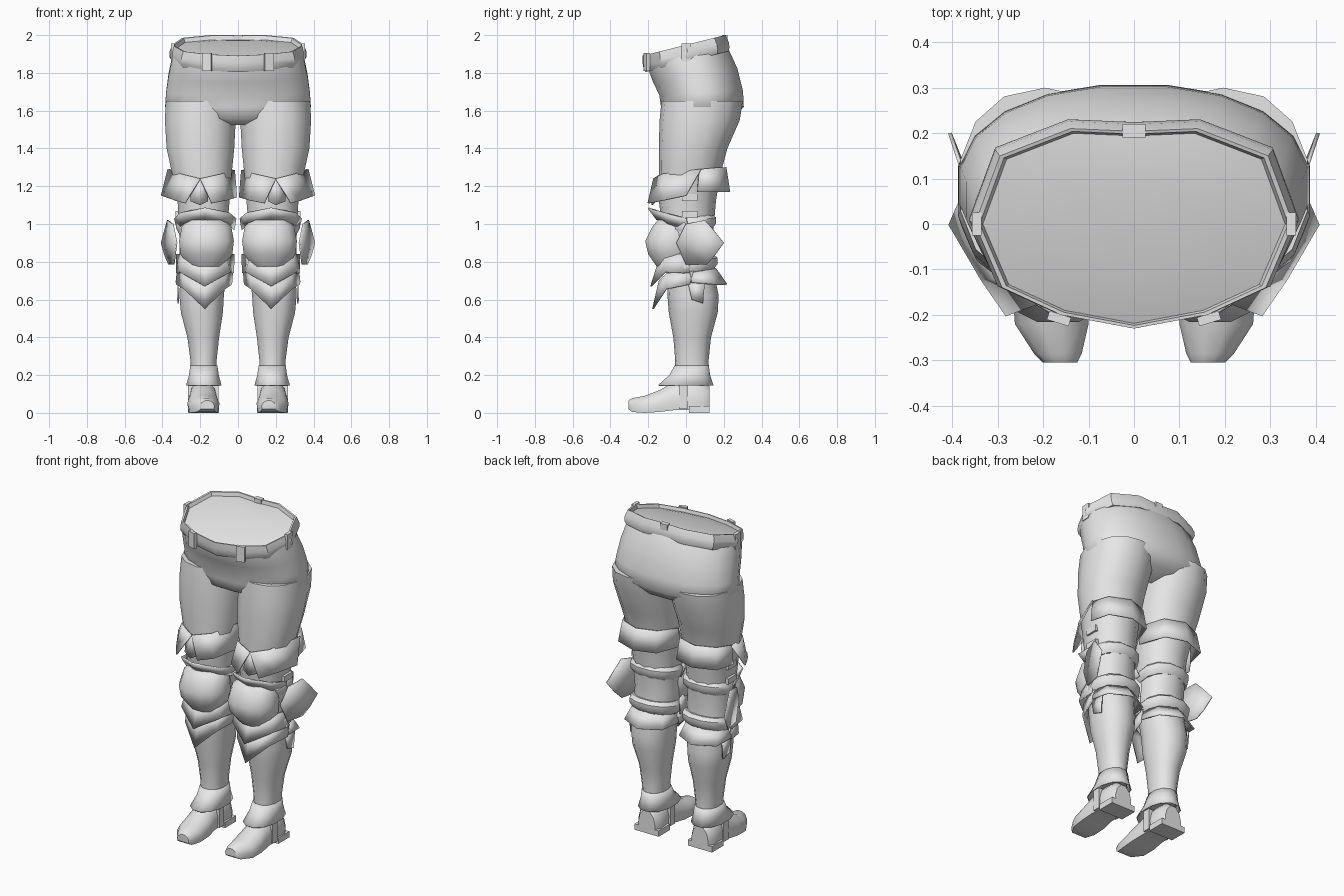
import bpy, bmesh, math

steel = bpy.data.materials.new("light_grey")
steel.diffuse_color = (0.8, 0.8, 0.8, 1)


def finish(name, bm, mirror=True, thick=0, angle=40):
    bmesh.ops.recalc_face_normals(bm, faces=bm.faces)
    me = bpy.data.meshes.new(name)
    bm.to_mesh(me)
    bm.free()
    me.materials.append(steel)
    ob = bpy.data.objects.new(name, me)
    bpy.context.collection.objects.link(ob)
    bpy.context.view_layer.objects.active = ob
    ob.select_set(True)
    bpy.ops.object.shade_smooth_by_angle(angle=math.radians(angle))
    ob.select_set(False)
    if thick:
        s = ob.modifiers.new("thickness", 'SOLIDIFY')
        s.thickness = thick
        s.offset = 0
    if mirror:
        m = ob.modifiers.new("other_side", 'MIRROR')
        m.use_clip = False
        m.use_mirror_merge = False
    return ob


def skin(bm, loops, closed=True, caps=False):
    vs = [[bm.verts.new(p) for p in lp] for lp in loops]
    n = len(vs[0])
    for a, b in zip(vs, vs[1:]):
        for i in range(n if closed else n - 1):
            j = (i + 1) % n
            bm.faces.new((a[i], a[j], b[j], b[i]))
    if caps:
        bm.faces.new(vs[0])
        bm.faces.new(vs[-1])


def ring(z, x0, x1, y0, y1, slope=0, n=12, e=0.9):
    pts = []
    for i in range(n):
        a = 2 * math.pi * (i + 0.5) / n
        c, s = math.cos(a), math.sin(a)
        x = (x0 + x1) / 2 + (x1 - x0) / 2 * math.copysign(abs(c) ** e, c) / abs(math.cos(math.pi / n)) ** e
        y = (y0 + y1) / 2 + (y1 - y0) / 2 * math.copysign(abs(s) ** e, s) / abs(math.cos(math.pi / n)) ** e
        pts.append((x, y, z + slope * y))
    return pts


def loft(name, rings, n=12, caps=True, **kw):
    bm = bmesh.new()
    skin(bm, [ring(*r, n=n) for r in rings], caps=caps)
    return finish(name, bm, **kw)


def plate(name, *rows, thick=0.008):
    bm = bmesh.new()
    skin(bm, rows, closed=False)
    return finish(name, bm, thick=thick, angle=20)


def block(name, loc, size, rot=0, mirror=True):
    bm = bmesh.new()
    bmesh.ops.create_cube(bm, size=1)
    for v in bm.verts:
        x, y, z = (v.co[k] * size[k] for k in range(3))
        v.co = (loc[0] + x * math.cos(rot) - y * math.sin(rot),
                loc[1] + x * math.sin(rot) + y * math.cos(rot), loc[2] + z)
    return finish(name, bm, mirror=mirror)


# Hips, with the waist tilted down towards the front
loft("hips", [
    (1.525, -.08, .08, -.06, .13), (1.56, -.30, .30, -.12, .25),
    (1.62, -.386, .386, -.132, .306), (1.69, -.381, .381, -.142, .302, .04),
    (1.78, -.368, .368, -.175, .272, .16), (1.87, -.35, .35, -.20, .225, .25),
    (1.92, -.335, .335, -.205, .195, .25)], n=20, caps=False, mirror=False, angle=60)

# Waistband: one half outline, mirrored into a full loop
half = [(0, -.23), (.16, -.2), (.29, -.14), (.35, 0), (.295, .15), (.14, .21)]
outline = half + [(0, .204)] + [(-x, y) for x, y in half[:0:-1]]


def waist(s, z, dy=0):
    return [(x * s, y * s + dy, z + .25 * (y * s + dy)) for x, y in outline]


bm = bmesh.new()
skin(bm, [waist(.94, 1.915), waist(.97, 1.947), waist(1, 1.948), waist(1.035, 1.91, .008),
          waist(1.035, 1.88, .013), waist(1.0, 1.858, .016), waist(.93, 1.865, .016)])
finish("waistband", bm, mirror=False)

# Gently domed top closing the waist
bm = bmesh.new()
skin(bm, [waist(.965, 1.925), waist(.75, 1.933), waist(.4, 1.938), waist(.02, 1.94)], caps=True)
finish("waist_top", bm, mirror=False, angle=60)

# Belt loops
block("back_belt_loop", (0, .205, 1.955), (.05, .03, .09), mirror=False)
block("front_belt_loop", (.165, -.208, 1.857), (.05, .02, .095), .3)
block("side_belt_loop", (.346, 0, 1.907), (.02, .05, .095))

# Legs
loft("leg", [
    (1.65, .01, .382, -.125, .295), (1.55, .012, .387, -.135, .28),
    (1.40, .02, .378, -.14, .215), (1.25, .035, .345, -.14, .175),
    (1.12, .045, .32, -.14, .155), (1.0, .055, .312, -.125, .145),
    (.88, .05, .31, -.1, .13), (.75, .06, .305, -.1, .145),
    (.62, .075, .31, -.095, .17), (.53, .08, .302, -.088, .165),
    (.40, .10, .268, -.065, .13), (.28, .113, .252, -.055, .118),
    (.16, .113, .247, -.06, .12)], n=14, angle=60)

# Thigh guard: split front panels, centre wedge and a back band
plate("thigh_guard_outer",
      [(.20, -.17, 1.24), (.30, -.12, 1.265), (.37, .08, 1.29)],
      [(.28, -.20, 1.11), (.335, -.12, 1.125), (.405, 0, 1.15)])
plate("thigh_guard_inner",
      [(.20, -.17, 1.24), (.09, -.13, 1.265), (.02, .04, 1.285)],
      [(.14, -.20, 1.11), (.06, -.15, 1.125), (.008, 0, 1.14)])
plate("thigh_guard_wedge",
      [(.16, -.155, 1.24), (.20, -.165, 1.24), (.25, -.145, 1.24)],
      [(.16, -.17, 1.12), (.20, -.18, 1.10), (.25, -.16, 1.12)])
plate("thigh_guard_back",
      [(.362, .07, 1.29), (.32, .16, 1.298), (.2, .21, 1.30), (.08, .17, 1.298), (.022, .05, 1.285)],
      [(.365, .06, 1.17), (.335, .18, 1.17), (.2, .23, 1.17), (.07, .19, 1.17), (.012, .03, 1.17)])

# Knee cap and the flared collar above it
loft("knee_cap", [
    (1.02, .07, .27, -.15, .03), (.985, .035, .298, -.178, .04), (.91, .022, .312, -.216, .05),
    (.84, .03, .305, -.20, .04), (.775, .08, .26, -.155, .02)], n=12, angle=50)
plate("knee_collar",
      [(.335, 0, 1.03), (.305, -.12, 1.06), (.175, -.2, 1.085), (.045, -.12, 1.06), (.012, 0, 1.03)],
      [(.32, .02, .97), (.29, -.09, 1.0), (.175, -.155, 1.025), (.06, -.09, 1.0), (.022, .02, .97)])

# Bent side fan beside the knee
plate("knee_fan",
      [(.345, 0, 1.0), (.325, -.05, .9), (.34, 0, .785)],
      [(.372, .1, 1.02), (.368, .09, .9), (.365, .11, .785)],
      [(.385, .14, .975), (.405, .2, .9), (.385, .15, .83)])

# Pointed shin plates
plate("upper_shin_plate",
      [(.325, .03, .84), (.28, -.11, .84), (.175, -.15, .78), (.07, -.11, .84), (.022, .03, .84)],
      [(.325, .02, .74), (.308, -.11, .745), (.175, -.185, .67), (.042, -.11, .745), (.025, .02, .74)])
plate("lower_shin_plate",
      [(.322, .04, .75), (.28, -.10, .74), (.175, -.14, .70), (.07, -.10, .74), (.03, .04, .75)],
      [(.325, .02, .68), (.285, -.105, .655), (.175, -.175, .55), (.07, -.105, .655), (.035, .02, .68)])

# Padded straps and flared calf skirt behind the knee
for name, z, y1 in (("upper_knee_strap", .99, .16), ("lower_knee_strap", .775, .168)):
    loft(name, [(z - .035, .05, .315, -.09, y1 - .02, .15), (z - .01, .033, .328, -.1, y1, .15),
                (z + .02, .033, .328, -.1, y1, .15), (z + .04, .05, .315, -.09, y1 - .02, .15)], n=12)
plate("calf_skirt",
      [(.318, .02, .74), (.29, .11, .755), (.185, .155, .765), (.08, .11, .755), (.04, .02, .74)],
      [(.328, .03, .69), (.315, .15, .68), (.185, .215, .68), (.06, .15, .68), (.032, .03, .69)])

# Small buckles and hanging tab on the outer side
for i, z in enumerate((1.05, 1.14)):
    block("side_buckle_%d" % (i + 1), (.322, .02, z), (.02, .08, .035))
plate("side_tab", [(.315, .01, .69), (.317, .10, .69)], [(.318, .03, .60), (.316, .09, .58)])

# Flared ankle cuff
loft("ankle_cuff", [
    (.25, .112, .25, -.058, .118), (.20, .105, .256, -.085, .125),
    (.145, .09, .272, -.145, .143)], caps=False, thick=0.006)

# Shoe: cross-sections running from toe to heel
bm = bmesh.new()
loops = []
for y, x0, x1, z0, z1 in ((-.305, .125, .20, .02, .065), (-.285, .115, .22, .005, .078),
                          (-.22, .10, .262, 0, .09), (-.14, .098, .268, .005, .12),
                          (-.06, .108, .262, .015, .165), (.02, .112, .257, .015, .18),
                          (.09, .105, .262, 0, .17), (.125, .125, .24, .005, .14)):
    w, h = x1 - x0, z1 - z0
    loops.append([(x0 + w * u, y, z0 + h * v) for u, v in
                  ((.04, 0), (.96, 0), (1, .4), (.9, .75), (.65, 1), (.35, 1), (.1, .75), (0, .4))])
skin(bm, loops, caps=True)
finish("shoe", bm, angle=45)

# Strap around the instep and heel block
block("shoe_strap", (.183, -.015, .085), (.162, .045, .13))
block("shoe_heel", (.183, .07, .018), (.166, .11, .036))
